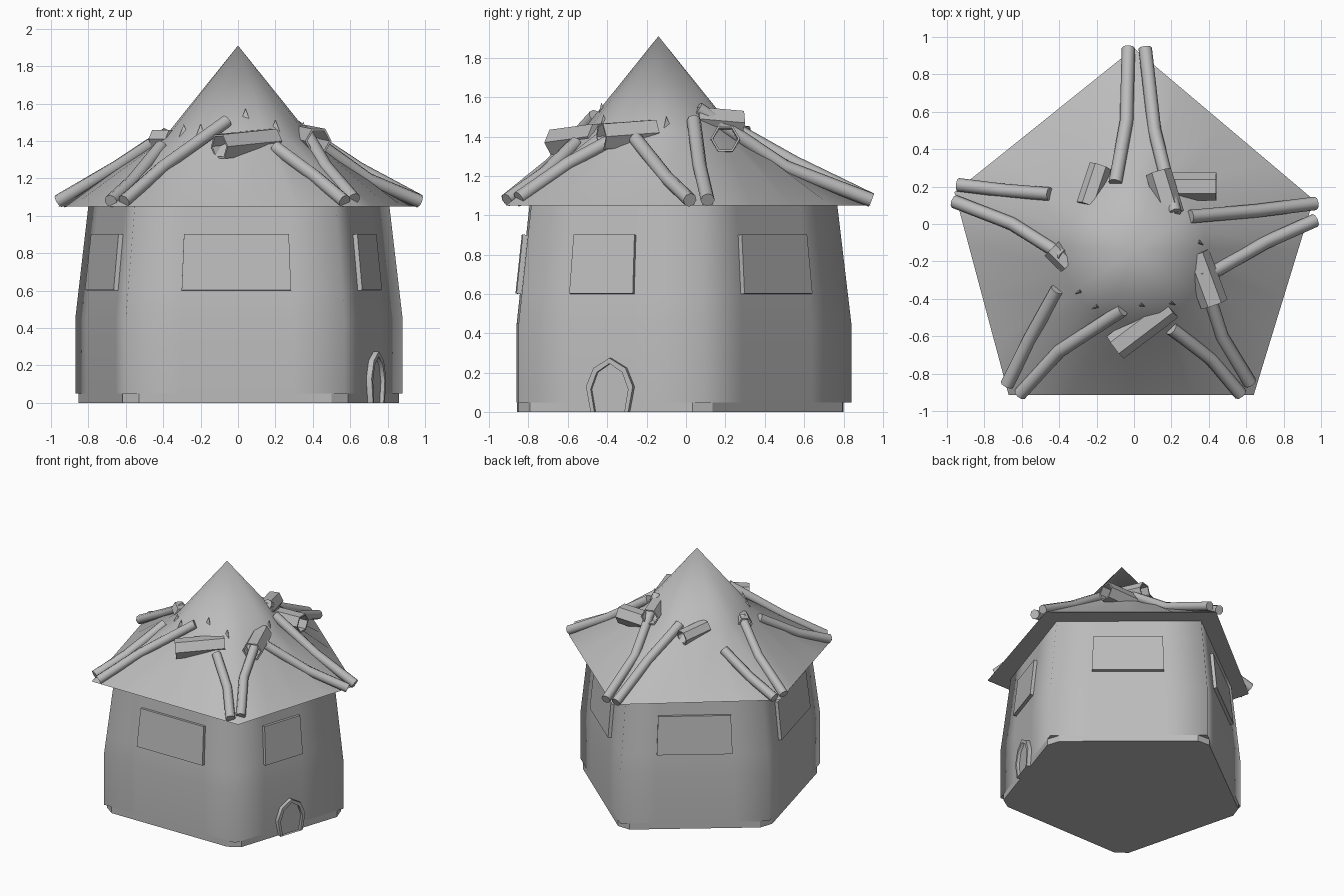
import bpy, bmesh, math
from mathutils import Vector
from mathutils.bvhtree import BVHTree

cube = bpy.data.objects.get("Cube")
if cube:
    bpy.data.objects.remove(cube)

clay = bpy.data.materials.new("plain_grey")
clay.use_nodes = True
GREY = (0.5, 0.5, 0.5, 1)
clay.diffuse_color = GREY
clay.node_tree.nodes["Principled BSDF"].inputs["Base Color"].default_value = GREY


def finish(name, bm, angle=80):
    bmesh.ops.recalc_face_normals(bm, faces=bm.faces)
    mesh = bpy.data.meshes.new(name)
    bm.to_mesh(mesh)
    bm.free()
    obj = bpy.data.objects.new(name, mesh)
    bpy.context.collection.objects.link(obj)
    mesh.materials.append(clay)
    bpy.ops.object.select_all(action='DESELECT')
    obj.select_set(True)
    bpy.context.view_layer.objects.active = obj
    if angle:
        bpy.ops.object.shade_smooth_by_angle(angle=math.radians(angle))


def loft(bm, rings):
    """Join closed rings of points with quads; returns rows of faces and vertex rings."""
    vs = [[bm.verts.new(p) for p in r] for r in rings]
    n = len(vs[0])
    rows = [[bm.faces.new((a[i], a[(i + 1) % n], b[(i + 1) % n], b[i]))
             for i in range(n)] for a, b in zip(vs, vs[1:])]
    return rows, vs


def along(corners, spans):
    """Points spaced along every edge of a polygon, one list of fractions per edge."""
    n = len(corners)
    return [Vector(corners[i]).lerp(Vector(corners[(i + 1) % n]), t)
            for i in range(n) for t in spans[i]]


def tube(name, pts, radius, sides, wall=0):
    """Log along a path, or an open pipe when a wall thickness is given."""
    pts = [Vector(p) for p in pts]

    def ring(i, r):
        d = (pts[min(i + 1, len(pts) - 1)] - pts[max(i - 1, 0)]).normalized()
        u = d.cross(Vector((0, 0, 1))).normalized()
        v = u.cross(d)
        return [pts[i] + r * (u * math.cos(a) + v * math.sin(a))
                for a in (math.tau * k / sides for k in range(sides))]

    rings = [ring(i, radius) for i in range(len(pts))]
    if wall:
        rings = [ring(len(pts) - 1, radius - wall), ring(0, radius - wall)] + rings
    bm = bmesh.new()
    _, vs = loft(bm, rings)
    bm.faces.new(vs[-1])
    if not wall:
        bm.faces.new(vs[0])
    finish(name, bm, 30 if wall else 62)


# Walls: bulging pentagon with window panels raised from each side
BODY = [(0.57, -0.85), (0.88, 0.09), (0, 0.84), (-0.87, 0.18), (-0.6, -0.86)]
WINDOWS = [(0, 0.27, 0.62), (0, 0.26, 0.73), (0, 0.24, 0.76), (0, 0.22, 0.8), (0, 0.25, 0.76)]
centre = Vector((0, -0.05))


def body_ring(z, s):
    return [(*(centre + (p - centre) * s), z) for p in along(BODY, WINDOWS)]


bm = bmesh.new()
rows, vs = loft(bm, [body_ring(z, s) for z, s in
                     ((0.05, 1), (0.45, 1), (0.6, 0.98), (0.9, 0.94), (1.05, 0.92))])
bm.faces.new(vs[0])
bm.faces.new(vs[-1])
bmesh.ops.recalc_face_normals(bm, faces=bm.faces)
panels = [rows[2][3 * i + 1] for i in range(5)]
for f in bmesh.ops.extrude_discrete_faces(bm, faces=panels)["faces"]:
    f.normal_update()
    bmesh.ops.translate(bm, verts=f.verts, vec=f.normal * 0.025)
finish("walls", bm)

# Plinth with notched corners, flush with the walls
bm = bmesh.new()
foot = along(BODY, [(0.06, 0.94)] * 5)
_, vs = loft(bm, [[(*p, z) for p in foot] for z in (0, 0.05)])
for r in vs:
    bm.faces.new(r)
finish("plinth", bm, 30)

# Roof: pentagon eaves blending into a round cone
EAVES = [(0.64, -0.915), (0.96, 0.13), (0, 0.94), (-0.96, 0.17), (-0.67, -0.915)]
apex = Vector((0, -0.14))
edge = along(EAVES, [(0, 0.25, 0.5, 0.75)] * 5)
bm = bmesh.new()
_, vs = loft(bm, [[(*p, 1.05) for p in edge],
                  [(*(apex + (p - apex).normalized() * 0.39), 1.425) for p in edge]])
tip = bm.verts.new((*apex, 1.91))
for i in range(len(edge)):
    bm.faces.new((vs[1][i], vs[1][(i + 1) % len(edge)], tip))
bm.faces.new(vs[0])
bm.normal_update()
surface = BVHTree.FromBMesh(bm)
finish("roof", bm, 60)


def on_roof(x, y, lift=0.008):
    hit = surface.ray_cast(Vector((x, y, 3)), Vector((0, 0, -1)))[0]
    return (x, y, max(hit.z if hit else 1.05, 1.07) + lift)


# Logs running up from each corner of the eaves
LOGS = [
    ((-0.03, 0.94), (-0.04, 0.55), (-0.1, 0.22)),
    ((0.06, 0.94), (0.11, 0.5), (0.22, 0.06)),
    ((0.97, 0.11), (0.65, 0.07), (0.3, 0.04)),
    ((0.97, 0.02), (0.7, -0.1), (0.42, -0.26)),
    ((0.62, -0.85), (0.47, -0.6), (0.36, -0.25)),
    ((0.57, -0.91), (0.41, -0.72), (0.2, -0.56)),
    ((-0.61, -0.91), (-0.4, -0.68), (-0.06, -0.46)),
    ((-0.68, -0.86), (-0.56, -0.62), (-0.41, -0.35)),
    ((-0.96, 0.12), (-0.65, 0.0), (-0.38, -0.17)),
    ((-0.94, 0.21), (-0.7, 0.18), (-0.45, 0.16)),
]
for i, path in enumerate(LOGS):
    tube(f"roof_log_{i + 1}", [on_roof(*p) for p in path], 0.036, 8)

# Open six-sided pipes poking out of the roof
PIPES = [
    ((-0.1, -0.66, 1.37), (0.19, -0.44, 1.4), 0.075),
    ((0.43, -0.43, 1.4), (0.33, -0.16, 1.42), 0.075),
    ((0.44, 0.2, 1.39), (0.15, 0.2, 1.38), 0.075),
    ((0.13, 0.28, 1.47), (0.2, 0.05, 1.49), 0.07),
    ((-0.18, 0.31, 1.4), (-0.25, 0.1, 1.43), 0.06),
    ((-0.44, -0.13, 1.41), (-0.35, -0.22, 1.41), 0.055),
]
for i, (a, b, r) in enumerate(PIPES):
    tube(f"roof_pipe_{i + 1}", (a, b), r, 6, 0.012)

# Splinters breaking through the cone
for i, (x, y) in enumerate(((0.04, -0.43), (0.2, -0.42), (-0.29, -0.36), (0.35, -0.1), (-0.2, -0.44))):
    bm = bmesh.new()
    bmesh.ops.create_cone(bm, segments=3, radius1=0.03, radius2=0, depth=0.07, cap_ends=True)
    bmesh.ops.translate(bm, verts=bm.verts, vec=on_roof(x, y, 0))
    finish(f"splinter_{i + 1}", bm, 0)

# Arched door with a raised frame on the left front wall
a, b = Vector((*BODY[0], 0)), Vector((*BODY[1], 0))
side = (b - a).normalized()
out = Vector((side.y, -side.x, 0))
mid = a.lerp(b, 0.5)
HALF = [(0.1, 0), (0.125, 0.13), (0.085, 0.225), (0, 0.275)]
arch = HALF + [(-u, z) for u, z in HALF[-2::-1]]


def door_point(u, z, depth, s=1):
    return mid + side * u * s + out * depth + Vector((0, 0, z * (0.5 + s / 2)))


bm = bmesh.new()
loft(bm, [[door_point(u, z, d, s) for u, z in arch]
          for d, s in ((-0.03, 1), (0.03, 1), (0.03, 0.8), (-0.03, 0.8))])
finish("door_frame", bm, 40)
bm = bmesh.new()
bm.faces.new([bm.verts.new(door_point(u, z, 0.008, 0.82)) for u, z in arch])
finish("door", bm, 0)
